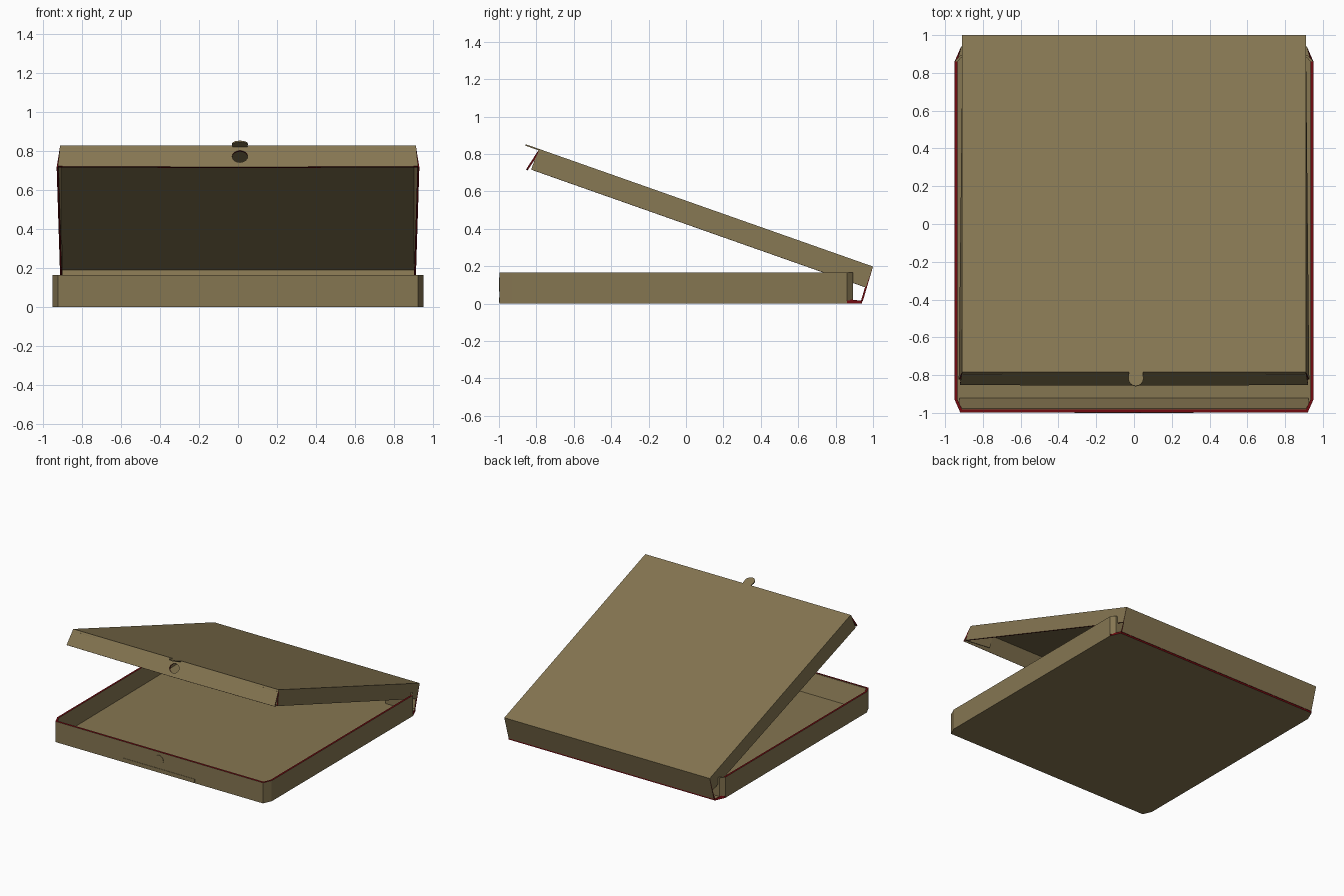
import bpy, bmesh, math
from mathutils import Vector

if "Cube" in bpy.data.objects:
    bpy.data.objects.remove(bpy.data.objects["Cube"])


def material(name, colour):
    m = bpy.data.materials.new(name)
    m.use_nodes = True
    m.diffuse_color = colour
    bsdf = next(n for n in m.node_tree.nodes if n.type == 'BSDF_PRINCIPLED')
    bsdf.inputs["Base Color"].default_value = colour
    bsdf.inputs["Roughness"].default_value = 0.8
    return m


BOARD = material("cardboard", (0.235, 0.18, 0.083, 1))
EDGE = material("red_cut_edge", (0.17, 0.003, 0.005, 1))


def sheet(name, faces, thick, red_rim=True):
    """Fold a card sheet from outward-facing polygons and thicken it inward."""
    bm = bmesh.new()
    for pts in faces:
        bm.faces.new([bm.verts.new(p) for p in pts])
    bmesh.ops.remove_doubles(bm, verts=bm.verts, dist=0.0005)
    me = bpy.data.meshes.new(name)
    bm.to_mesh(me)
    bm.free()
    me.materials.append(BOARD)
    me.materials.append(EDGE)
    ob = bpy.data.objects.new(name, me)
    bpy.context.collection.objects.link(ob)
    mod = ob.modifiers.new("card", 'SOLIDIFY')
    mod.thickness = thick
    mod.offset = -1
    mod.use_even_offset = True
    mod.material_offset_rim = 1 if red_rim else 0
    return ob


def mirrored(faces):
    """Return the faces plus their copies across x = 0."""
    return faces + [[(-x, y, z) for x, y, z in reversed(f)] for f in faces]


# Tray: floor and walls folded from one sheet
H, FRONT = 0.165, -0.997
half = [(0.92, FRONT), (0.95, -0.93), (0.95, 0.86)]
back = (0.915, 0.94)
outline = half + [back]
full = [(-x, y) for x, y in reversed(outline)] + outline
floor = [(x, y, 0) for x, y in reversed(full)]


def wall(a, b, z0=0):
    return [(*a, z0), (*b, z0), (*b, H), (*a, H)]


walls = mirrored([wall(a, b) for a, b in zip(half, half[1:])])
walls.append(wall((-half[0][0], FRONT), half[0]))
sheet("tray", [floor] + walls, 0.015)

# Corner flaps turned in at the back of the tray
flap_path = [(0.95, 0.86), (0.92, 0.893), (0.69, 0.893)]
for side, s in (("left", 1), ("right", -1)):
    faces = []
    for a, b in zip(flap_path, flap_path[1:]):
        f = [(s * x, y, z) for x, y, z in wall(a, b, 0.016)]
        faces.append(f if s > 0 else f[::-1])
    sheet("tray_back_flap_" + side, faces, 0.012, False)

# Sloping inner face of the doubled front wall
sheet("inner_front_wall", [[(0.925, -0.983, H - 0.004), (-0.925, -0.983, H - 0.004),
                            (-0.925, -0.93, 0.015), (0.925, -0.93, 0.015)]], 0.008, False)

# Punched disc and locking strip on the front wall
bpy.ops.mesh.primitive_cylinder_add(vertices=24, radius=0.038, depth=0.005,
                                    location=(0, FRONT, 0.102), rotation=(math.pi / 2, 0, 0))
disc = bpy.context.object
disc.name = "front_wall_disc"
disc.data.materials.append(BOARD)
bpy.ops.mesh.primitive_cube_add(size=1, location=(0, FRONT, 0.02))
strip = bpy.context.object
strip.name = "front_lock_strip"
strip.scale = (0.63, 0.006, 0.026)
strip.data.materials.append(BOARD)

# Lid, laid out along its slope
SLOPE = math.radians(19.4)
C, S = math.cos(SLOPE), math.sin(SLOPE)
LEN, DEPTH, W = 1.892, 0.118, 0.91


def on_lid(x, u, d=0.0):
    """u runs from hinge to front along the lid, d is depth below it."""
    return (x, 1 - u * C - d * S, 0.198 + u * S - d * C)


MID = 0.01


def front_flap_half(s):
    """Half of the flared front flap, with half of the round hole."""
    def at(x, d):
        return on_lid(x, LEN + 0.24 * d, d)
    arc = []
    for i in range(9):
        a = math.pi * i / 8
        arc.append(at(MID + s * 0.04 * math.sin(a), 0.064 - 0.035 * math.cos(a)))
    pts = [at(MID, 0)] + arc + [at(MID, 0.127), at(s * 0.922, 0.122), at(s * W, 0)]
    return pts if s < 0 else pts[::-1]


top = [on_lid(W, 0), on_lid(-W, 0), on_lid(-W, LEN), on_lid(MID, LEN), on_lid(W, LEN)]
top_normal = (Vector(top[1]) - Vector(top[0])).cross(Vector(top[2]) - Vector(top[1]))
if top_normal.z < 0:
    top.reverse()
side_flap = [on_lid(W, 0), on_lid(W, LEN), on_lid(0.928, LEN, DEPTH), on_lid(0.908, 0, DEPTH)]
hinge = [on_lid(W, 0), (W, 0.945, 0.012), (-W, 0.945, 0.012), on_lid(-W, 0)]
lid_faces = [top, hinge] + mirrored([side_flap])
lid_faces += [front_flap_half(s) for s in (1, -1)]


# Turn every lid panel to face away from the inside
inside = Vector(on_lid(0, LEN / 2, DEPTH / 2))
for f in lid_faces:
    v = [Vector(p) for p in f]
    n = sum((a.cross(b) for a, b in zip(v, v[1:] + v[:1])), Vector())
    if n.dot(sum(v, Vector()) / len(v) - inside) < 0:
        f.reverse()
sheet("lid", lid_faces, 0.01)

# Corner flaps behind the lid front
for side, s in (("left", 1), ("right", -1)):
    f = [on_lid(s * 0.905, LEN - 0.004, 0.014), on_lid(s * 0.7, LEN - 0.004, 0.014),
         on_lid(s * 0.7, LEN - 0.004, 0.1), on_lid(s * 0.922, LEN - 0.004, DEPTH)]
    sheet("lid_corner_flap_" + side, [f if s < 0 else f[::-1]], 0.008, False)

# Round tab punched out of the front flap, level with the lid
tab = [on_lid(MID + 0.036, LEN - 0.01), on_lid(MID - 0.036, LEN - 0.01)]
for i in range(9):
    a = math.pi * i / 8
    tab.append(on_lid(MID - 0.04 * math.cos(a), LEN + 0.035 + 0.042 * math.sin(a)))
sheet("lid_tab", [tab], 0.008, False)
